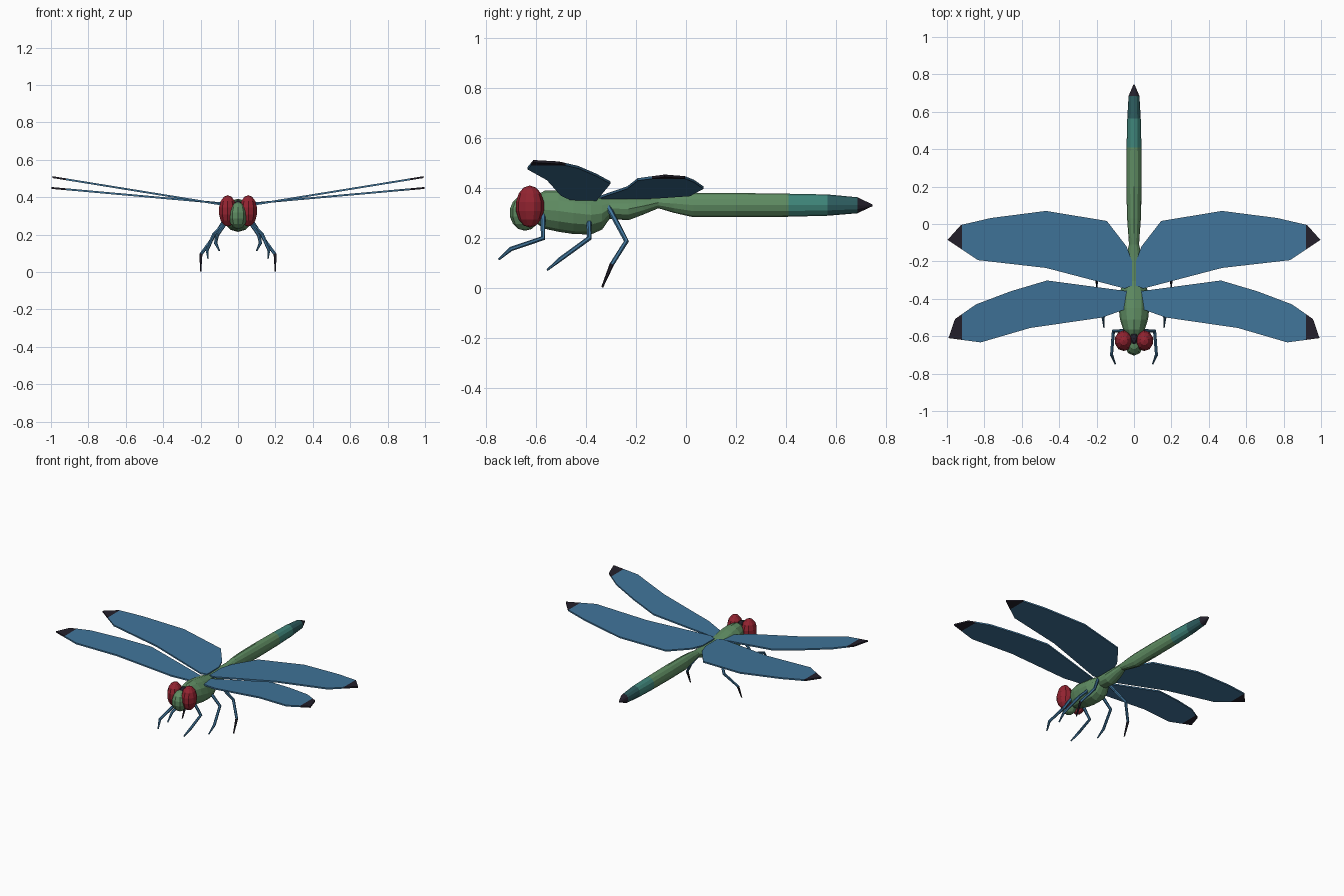
import bpy, bmesh, math
from mathutils import Vector, Matrix

if "Cube" in bpy.data.objects:
    bpy.data.objects.remove(bpy.data.objects["Cube"])


def mat(name, rgb):
    m = bpy.data.materials.new(name)
    m.diffuse_color = (*rgb, 1)
    m.use_nodes = True
    m.node_tree.nodes["Principled BSDF"].inputs["Base Color"].default_value = m.diffuse_color
    return m


GREEN = mat("green", (0.114, 0.262, 0.122))
TEAL = mat("teal", (0.05, 0.235, 0.195))
DEEP = mat("deep teal", (0.026, 0.107, 0.112))
BLACK = mat("near black", (0.017, 0.014, 0.024))
RED = mat("red", (0.29, 0.017, 0.03))
BLUE = mat("blue", (0.051, 0.174, 0.32))


def finish(bm, name, mats, rule=None):
    """Turn a bmesh into a flat shaded object, colouring faces by a rule."""
    bmesh.ops.recalc_face_normals(bm, faces=bm.faces)
    if rule:
        for f in bm.faces:
            f.material_index = rule(f.calc_center_median())
    me = bpy.data.meshes.new(name)
    bm.to_mesh(me)
    bm.free()
    for m in mats:
        me.materials.append(m)
    ob = bpy.data.objects.new(name, me)
    bpy.context.collection.objects.link(ob)
    return ob


def skin_rings(bm, rings):
    """Bridge rings of points and cap both ends."""
    loops = [[bm.verts.new(p) for p in r] for r in rings]
    n = len(loops[0])
    for a, b in zip(loops, loops[1:]):
        for i in range(n):
            j = (i + 1) % n
            bm.faces.new((a[i], a[j], b[j], b[i]))
    bm.faces.new(loops[0])
    bm.faces.new(loops[-1])


def ball(name, centre, radii, m, seg=10, rings=7):
    bm = bmesh.new()
    bmesh.ops.create_uvsphere(bm, u_segments=seg, v_segments=rings, radius=1)
    bmesh.ops.transform(bm, verts=bm.verts, matrix=Matrix.Translation(centre)
                        @ Matrix.Diagonal((*radii, 1)))
    return finish(bm, name, [m])


# Thorax and abdomen: (y, half width, top z, bottom z)
profile = [(-0.60, 0.035, 0.37, 0.26), (-0.565, 0.057, 0.39, 0.238),
           (-0.51, 0.075, 0.392, 0.226), (-0.45, 0.082, 0.385, 0.217),
           (-0.38, 0.08, 0.372, 0.215), (-0.335, 0.066, 0.364, 0.235),
           (-0.305, 0.05, 0.36, 0.278), (-0.23, 0.05, 0.362, 0.272),
           (-0.17, 0.042, 0.363, 0.295), (-0.11, 0.027, 0.366, 0.32),
           (-0.05, 0.031, 0.376, 0.302), (0.03, 0.037, 0.381, 0.284),
           (0.20, 0.041, 0.381, 0.284), (0.41, 0.04, 0.378, 0.286),
           (0.565, 0.036, 0.375, 0.29), (0.685, 0.029, 0.364, 0.3),
           (0.745, 0.003, 0.335, 0.328)]
N = 12
rings = []
for y, w, t, b in profile:
    rings.append([(w * math.cos(2 * math.pi * i / N), y,
                   (t + b) / 2 + (t - b) / 2 * math.sin(2 * math.pi * i / N))
                  for i in range(N)])
bm = bmesh.new()
skin_rings(bm, rings)
finish(bm, "body", [GREEN, TEAL, DEEP, BLACK],
       lambda c: (c.y > 0.41) + (c.y > 0.565) + (c.y > 0.685))

# Head, crown and eyes
ball("head", (0, -0.643, 0.302), (0.052, 0.062, 0.072), GREEN)
ball("crown", (0, -0.612, 0.355), (0.022, 0.04, 0.03), BLACK, 8, 6)
for s, side in ((1, "right"), (-1, "left")):
    ball(side + "_eye", (s * 0.055, -0.624, 0.327), (0.05, 0.057, 0.084), RED)

# Wings: outline seen from above, root height and upward slope
fore = [(0.03, -0.36), (0.465, -0.302), (0.66, -0.36), (0.845, -0.43),
        (0.957, -0.508), (0.992, -0.61), (0.82, -0.633), (0.556, -0.556),
        (0.17, -0.50), (0.03, -0.45)]
hind = [(0.01, -0.20), (0.04, -0.12), (0.145, 0.016), (0.47, 0.07),
        (0.765, 0.032), (0.925, -0.005), (0.997, -0.085), (0.835, -0.193),
        (0.47, -0.235), (0.05, -0.345), (0.01, -0.33)]


def wing(name, s, outline, root, slope):
    bm = bmesh.new()
    pts = [[Vector((s * x, y, root + slope * x + dz)) for x, y in outline]
           for dz in (-0.005, 0.005)]
    skin_rings(bm, pts)
    bmesh.ops.bisect_plane(bm, geom=bm.verts[:] + bm.edges[:] + bm.faces[:],
                           plane_co=(s * 0.92, 0, 0), plane_no=(s, 0, 0))
    finish(bm, name, [BLUE, BLACK], lambda c: int(abs(c.x) > 0.9201))


# Legs: joint positions, thin towards the foot
legs = {
    "front_leg": [(0.04, -0.572, 0.30), (0.11, -0.572, 0.20),
                  (0.12, -0.70, 0.157), (0.10, -0.748, 0.115)],
    "middle_leg": [(0.05, -0.387, 0.28), (0.13, -0.387, 0.20),
                   (0.165, -0.50, 0.118), (0.16, -0.555, 0.073)],
    "hind_leg": [(0.04, -0.31, 0.325), (0.13, -0.238, 0.188),
                 (0.198, -0.297, 0.095), (0.20, -0.335, 0.004)]}


def leg(name, s, joints):
    pts = [Vector((s * x, y, z)) for x, y, z in joints]
    radii = (0.011, 0.01, 0.009, 0.004)
    rings = []
    for k, p in enumerate(pts):
        d = Vector()
        if k > 0:
            d += (p - pts[k - 1]).normalized()
        if k < 3:
            d += (pts[k + 1] - p).normalized()
        u = d.cross(Vector((1, 0, 0))).normalized()
        v = d.cross(u).normalized()
        rings.append([p + radii[k] * (u * math.cos(a) + v * math.sin(a))
                      for a in (i * math.pi / 3 for i in range(6))])
    bm = bmesh.new()
    skin_rings(bm, rings)
    finish(bm, name, [BLUE, BLACK], lambda c: int("hind" in name and c.z < 0.09))


for s, side in ((1, "right_"), (-1, "left_")):
    wing(side + "fore_wing", s, fore, 0.347, 0.162)
    wing(side + "hind_wing", s, hind, 0.36, 0.09)
    for part, joints in legs.items():
        leg(side + part, s, joints)
